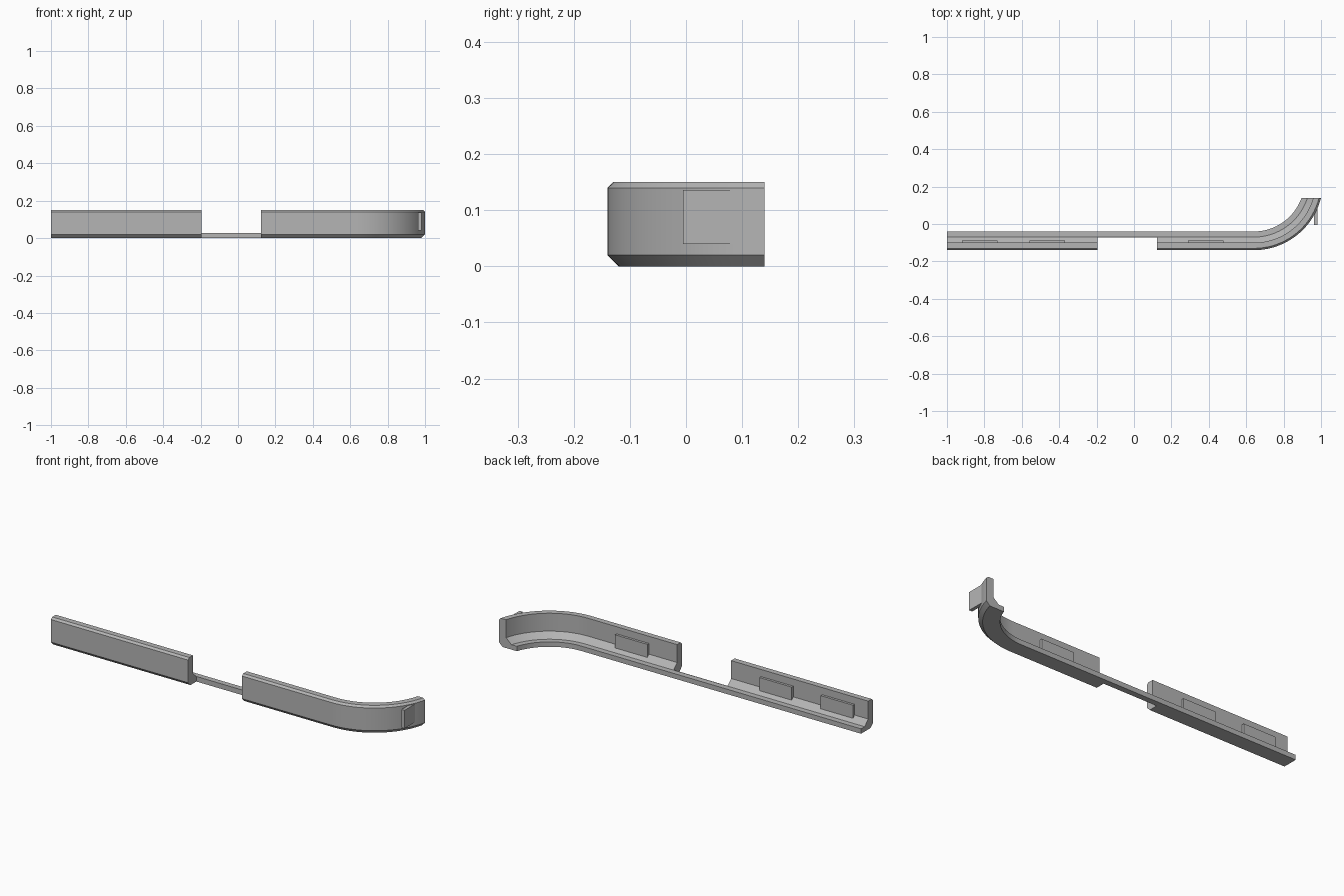
import bpy
import bmesh
import math

cube = bpy.data.objects.get("Cube")
if cube:
    bpy.data.objects.remove(cube, do_unlink=True)

grey = bpy.data.materials.new("plain grey")
grey.use_nodes = True
COLOUR = (0.46, 0.46, 0.46, 1)
grey.diffuse_color = COLOUR
grey.node_tree.nodes["Principled BSDF"].inputs["Base Color"].default_value = COLOUR

FRONT, BACK = -0.14, 0.14        # front face and the flat end of the bend
RADIUS, BEND_X = 0.37, 0.641     # outer bend
BEND_Y = FRONT + RADIUS
STEPS = 24


def finish(name, bm):
    bmesh.ops.recalc_face_normals(bm, faces=bm.faces)
    mesh = bpy.data.meshes.new(name)
    bm.to_mesh(mesh)
    bm.free()
    mesh.materials.append(grey)
    obj = bpy.data.objects.new(name, mesh)
    bpy.context.collection.objects.link(obj)
    return obj


def box(name, x0, x1, y0, y1, z0, z1):
    bm = bmesh.new()
    bmesh.ops.create_cube(bm, size=1)
    for v in bm.verts:
        v.co.x = x1 if v.co.x > 0 else x0
        v.co.y = y1 if v.co.y > 0 else y0
        v.co.z = z1 if v.co.z > 0 else z0
    return finish(name, bm)


def path_points(inset):
    """Straight run, then a bend that ends on the flat back plane."""
    r = RADIUS - inset
    pts = [(-1, FRONT + inset)]
    start, end = -math.pi / 2, math.asin((BACK - BEND_Y) / r)
    for i in range(STEPS + 1):
        a = start + (end - start) * i / STEPS
        pts.append((BEND_X + r * math.cos(a), BEND_Y + r * math.sin(a)))
    return pts


# L-shaped rail: (inset from the outer face, height)
profile = [(0.02, 0), (0, 0.02), (0, 0.14), (0.01, 0.15), (0.04, 0.15),
           (0.04, 0.055), (0.07, 0.026), (0.1, 0.026), (0.1, 0)]
bm = bmesh.new()
rows = [[bm.verts.new((x, y, z)) for x, y in path_points(d)] for d, z in profile]
for a, b in zip(rows, rows[1:] + rows[:1]):
    for i in range(len(a) - 1):
        bm.faces.new((a[i], a[i + 1], b[i + 1], b[i]))
for end in (0, -1):
    bm.faces.new([row[end] for row in rows])
rail = finish("rail", bm)

# Opening in the wall, leaving the narrow bridge strip
cutter = box("opening_cutter", -0.195, 0.122, -0.3, -0.071, -0.1, 0.3)
cutter.hide_render = True
cut = rail.modifiers.new("opening", 'BOOLEAN')
cut.operation = 'DIFFERENCE'
cut.solver = 'EXACT'
cut.object = cutter
bpy.context.view_layer.objects.active = rail
rail.select_set(True)
bpy.ops.object.modifier_apply(modifier=cut.name)
bpy.data.objects.remove(cutter, do_unlink=True)
bpy.ops.object.select_all(action='DESELECT')
rail.select_set(True)
bpy.ops.object.shade_smooth_by_angle(angle=math.radians(25))

# Raised pads on the inside of the wall
for i, x in enumerate((-0.92, -0.56, 0.288)):
    box(f"inner_pad_{i + 1}", x, x + 0.19, -0.105, -0.087, 0.03, 0.112)

# Tab standing off the outside of the bend
box("outer_tab", 0.963, 0.981, -0.005, 0.09, 0.04, 0.136)
